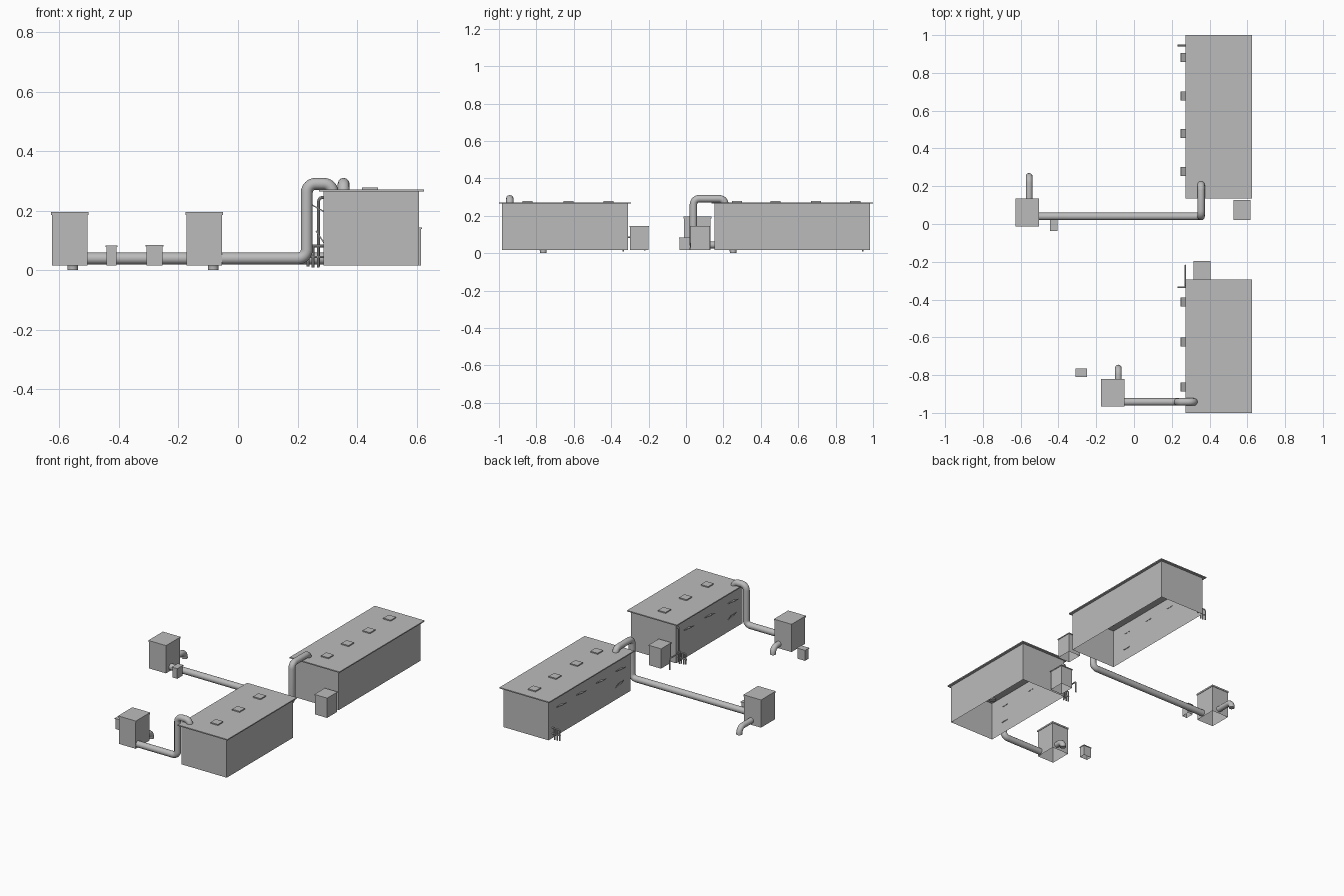
import bpy
import bmesh
import math
from mathutils import Vector

cube = bpy.data.objects.get("Cube")
if cube:
    bpy.data.objects.remove(cube, do_unlink=True)

grey = bpy.data.materials.new("plain_grey")
grey.use_nodes = True
GREY = (0.5, 0.5, 0.5, 1)
grey.diffuse_color = GREY
grey.node_tree.nodes["Principled BSDF"].inputs["Base Color"].default_value = GREY

BASE = 0.016   # ground level of the walls
EAVES = 0.265  # underside of the house roofs


def block(name, x, y, z, hollow=False):
    """Box from (min, max) ranges; hollow leaves the top and bottom open."""
    bm = bmesh.new()
    bmesh.ops.create_cube(bm, size=1)
    for v in bm.verts:
        v.co = [r[0] if c < 0 else r[1] for c, r in zip(v.co, (x, y, z))]
    if hollow:
        bm.normal_update()
        ends = [f for f in bm.faces if abs(f.normal.z) > 0.5]
        bmesh.ops.delete(bm, geom=ends, context='FACES_ONLY')
    mesh = bpy.data.meshes.new(name)
    bm.to_mesh(mesh)
    bm.free()
    mesh.materials.append(grey)
    obj = bpy.data.objects.new(name, mesh)
    bpy.context.collection.objects.link(obj)
    return obj


def rounded(points, radius, steps=6):
    """Replace the inner corners of a path by arcs."""
    pts = [Vector(p) for p in points]
    path = [pts[0]]
    for a, b, c in zip(pts, pts[1:], pts[2:]):
        u, w = (a - b).normalized(), (c - b).normalized()
        centre = b + (u + w) * radius
        for i in range(steps + 1):
            t = math.pi / 2 * i / steps
            path.append(centre - w * radius * math.cos(t) - u * radius * math.sin(t))
    return path + [pts[-1]]


def pipe(name, points, r, bend=0.03, sides=4):
    path = rounded(points, bend)
    curve = bpy.data.curves.new(name, 'CURVE')
    curve.dimensions = '3D'
    curve.bevel_depth = r
    curve.bevel_resolution = sides
    curve.use_fill_caps = True
    spline = curve.splines.new('POLY')
    spline.points.add(len(path) - 1)
    for p, co in zip(spline.points, path):
        p.co = (*co, 1)
    curve.materials.append(grey)
    obj = bpy.data.objects.new(name, curve)
    bpy.context.collection.objects.link(obj)
    bpy.ops.object.select_all(action='DESELECT')
    obj.select_set(True)
    bpy.context.view_layer.objects.active = obj
    bpy.ops.object.convert(target='MESH')
    bpy.ops.object.shade_smooth_by_angle(angle=math.radians(40))


def flap(name, y, top, drop, reach):
    """Tilted plate hinged on the left-hand wall of a house."""
    obj = block(name, (0, math.hypot(drop, reach)), (y - 0.024, y + 0.024), (-0.002, 0.002))
    obj.location = (0.292, 0, top)
    obj.rotation_euler = (0, -math.atan2(drop, reach), math.pi)
    obj.location.y = 2 * y


def house(name, y0, y1, skylights, windows):
    block(name + "_walls", (0.288, 0.609), (y0 + 0.016, y1 - 0.016), (BASE, EAVES), True)
    block(name + "_roof", (0.272, 0.625), (y0, y1), (EAVES, 0.272))
    for y in skylights:
        block(name + "_skylight", (0.417, 0.47), (y - 0.027, y + 0.027), (0.27, 0.279))
    for y in windows:
        flap(name + "_awning_window", y, 0.196, 0.025, 0.045)
    flap(name + "_low_vent", windows[0], 0.088, 0.045, 0.03)


def lidded_box(name, x, y, top, lid):
    """Open-bottomed cabinet with a slightly wider lid."""
    e = 0.003
    block(name + "_body", (x[0] + e, x[1] - e), (y[0] + e, y[1] - e), (BASE, top - lid), True)
    block(name + "_lid", x, y, (top - lid, top))


# Long houses
house("back_house", 0.136, 1.0, (0.273, 0.478, 0.695, 0.905), (0.278, 0.478, 0.678, 0.881))
house("front_house", -1.0, -0.295, (-0.848, -0.628, -0.415), (-0.863, -0.625, -0.413))

# Sheds, cabinets and small boxes
lidded_box("left_shed", (-0.628, -0.502), (-0.013, 0.135), 0.196, 0.01)
lidded_box("front_shed", (-0.176, -0.05), (-0.965, -0.82), 0.196, 0.01)
lidded_box("back_house_cabinet", (0.527, 0.618), (0.022, 0.128), 0.145, 0.006)
lidded_box("front_house_cabinet", (0.315, 0.405), (-0.302, -0.197), 0.145, 0.006)
lidded_box("left_small_box", (-0.445, -0.405), (-0.037, 0.024), 0.083, 0.004)
lidded_box("front_small_box", (-0.31, -0.25), (-0.809, -0.766), 0.085, 0.004)

# Ducts from the sheds up and over the house roofs
pipe("back_house_duct", [(-0.51, 0.04, 0.04), (0.355, 0.04, 0.04), (0.355, 0.04, 0.291),
                         (0.355, 0.208, 0.291), (0.355, 0.208, 0.258)], 0.02)
pipe("front_house_duct", [(-0.06, -0.942, 0.04), (0.231, -0.942, 0.04), (0.231, -0.942, 0.291),
                          (0.318, -0.942, 0.291), (0.318, -0.942, 0.258)], 0.02)

# Outlet elbows behind the sheds
for name, x, y0, y1 in (("left_shed_outlet", -0.555, 0.12, 0.252),
                        ("front_shed_outlet", -0.083, -0.835, -0.763)):
    pipe(name, [(x, y0, 0.044), (x, y1, 0.044), (x, y1, 0.002)], 0.018, 0.035)

# Thin water pipes on the left-hand walls
for name, y in (("back_house", 0.945), ("front_house", -0.335)):
    pipe(name + "_tap_header", [(0.295, y, 0.082), (0.235, y, 0.082), (0.235, y, 0.014)],
         0.0045, 0.008, 2)
    for x in (0.252, 0.27):
        pipe(name + "_tap_drop", [(x, y, 0.08), (x, y, 0.01)], 0.0045, 0.008, 2)
    pipe(name + "_tap_rail", [(0.295, y, 0.045), (0.23, y, 0.045)], 0.004, 0.008, 2)
pipe("front_house_riser", [(0.271, -0.32, 0.016), (0.271, -0.32, 0.245), (0.295, -0.32, 0.245)],
     0.005, 0.012, 2)
pipe("front_house_side_pipe", [(0.271, -0.335, 0.085), (0.271, -0.22, 0.085),
                               (0.271, -0.22, 0.014)], 0.0045, 0.01, 2)
